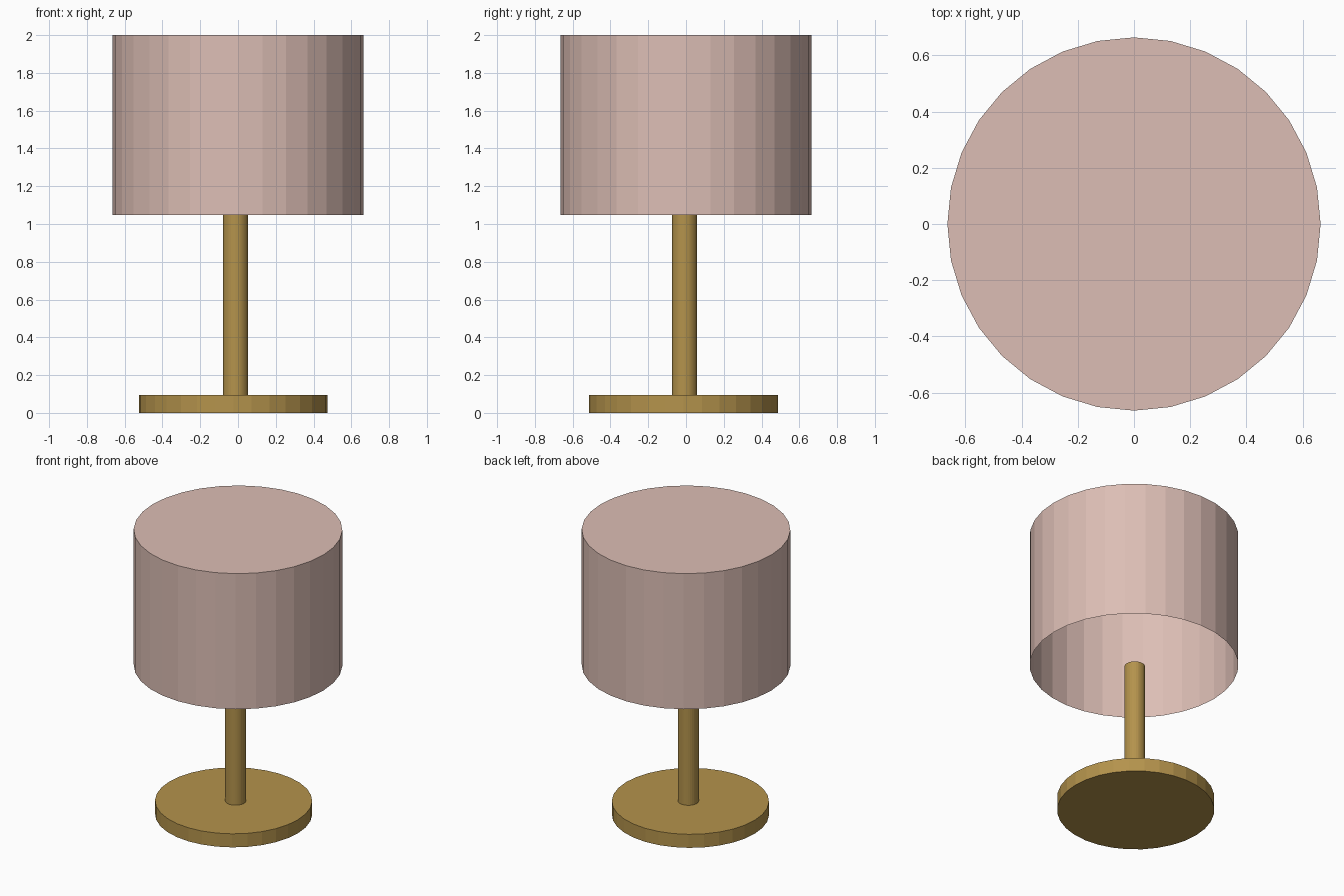
import bpy
import bmesh
from mathutils import Matrix

SIDES = 32

cube = bpy.data.objects.get("Cube")
if cube:
    bpy.data.objects.remove(cube, do_unlink=True)


def make_material(name, colour):
    mat = bpy.data.materials.new(name)
    mat.use_nodes = True
    mat.diffuse_color = colour
    mat.node_tree.nodes["Principled BSDF"].inputs["Base Color"].default_value = colour
    return mat


def cylinder(name, radius, bottom, top, mat, centre=(0, 0), open_bottom=False):
    """Flat-shaded upright cylinder, optionally without its bottom face."""
    bm = bmesh.new()
    middle = Matrix.Translation((centre[0], centre[1], (bottom + top) / 2))
    bmesh.ops.create_cone(bm, cap_ends=True, segments=SIDES, radius1=radius,
                          radius2=radius, depth=top - bottom, matrix=middle)
    if open_bottom:
        bm.normal_update()
        underside = [f for f in bm.faces if f.normal.z < -0.9]
        bmesh.ops.delete(bm, geom=underside, context='FACES')
    mesh = bpy.data.meshes.new(name)
    bm.to_mesh(mesh)
    bm.free()
    mesh.materials.append(mat)
    obj = bpy.data.objects.new(name, mesh)
    bpy.context.collection.objects.link(obj)
    return obj


brass = make_material("brass", (0.456, 0.292, 0.072, 1))
pink = make_material("dusty_pink", (0.72, 0.515, 0.462, 1))

# Foot disc and stem, each slightly off the shade's axis
cylinder("base", 0.5, 0, 0.095, brass, (-0.025, -0.013))
cylinder("stem", 0.066, 0.095, 1.048, brass, (-0.013, -0.008))

# Thin drum shade, closed on top and open below
cylinder("shade", 0.664, 1.048, 2.0, pink, open_bottom=True)
